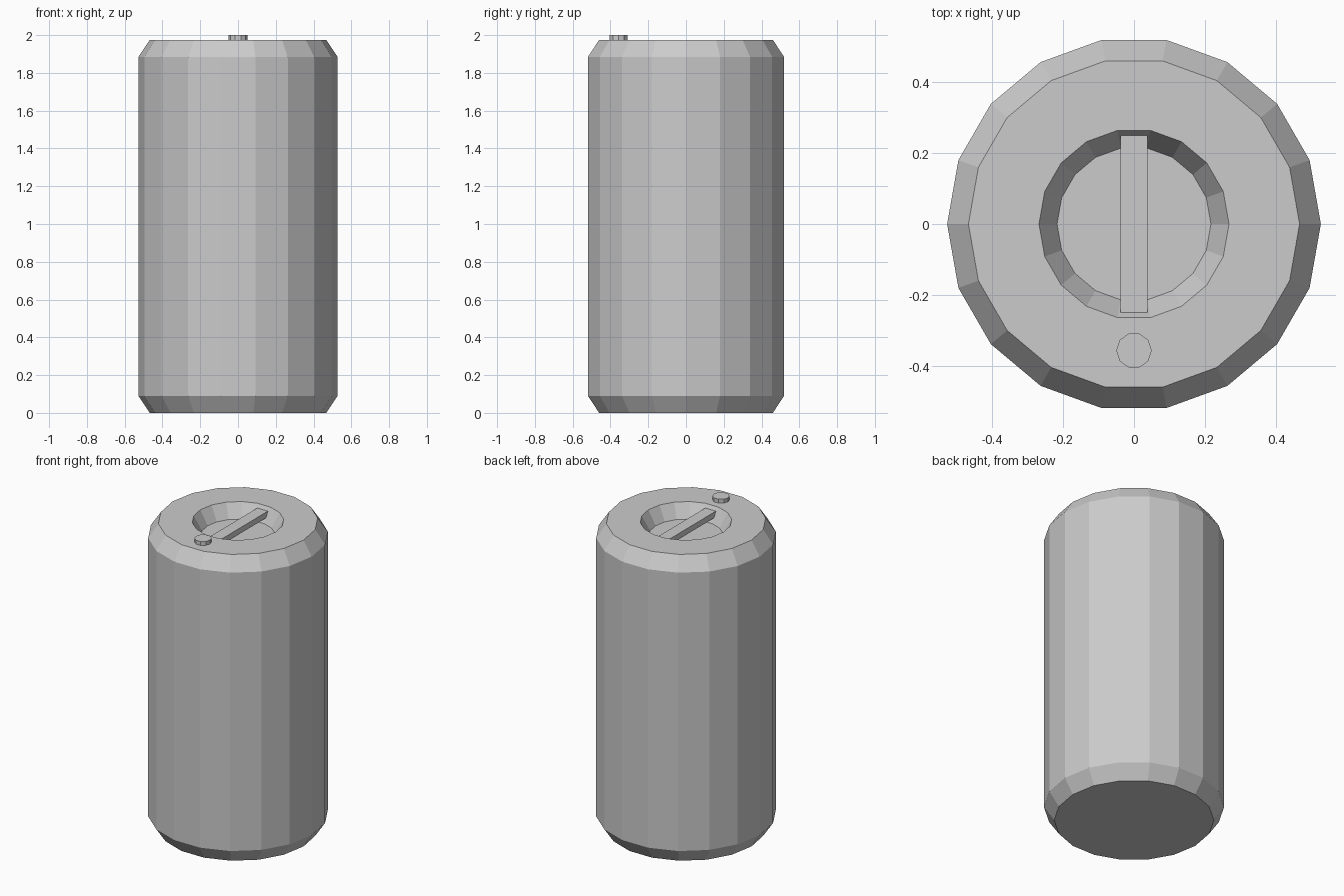
import bpy, bmesh
from math import cos, sin, tau

if "Cube" in bpy.data.objects:
    bpy.data.objects.remove(bpy.data.objects["Cube"])


def finish(name, bm):
    bmesh.ops.recalc_face_normals(bm, faces=bm.faces)
    mesh = bpy.data.meshes.new(name)
    bm.to_mesh(mesh)
    bm.free()
    obj = bpy.data.objects.new(name, mesh)
    bpy.context.collection.objects.link(obj)
    return obj


def lathe(name, profile, sides, centre=(0, 0)):
    """Revolve (radius, z) points, capping both ends with flat polygons."""
    bm = bmesh.new()
    rings = [[bm.verts.new((centre[0] + r * cos(tau * i / sides),
                            centre[1] + r * sin(tau * i / sides), z))
              for i in range(sides)] for r, z in profile]
    for a, b in zip(rings, rings[1:]):
        for i in range(sides):
            j = (i + 1) % sides
            bm.faces.new((a[i], a[j], b[j], b[i]))
    bm.faces.new(rings[0])
    bm.faces.new(rings[-1])
    return finish(name, bm)


def box(name, lo, hi):
    bm = bmesh.new()
    bmesh.ops.create_cube(bm, size=1)
    for v in bm.verts:
        v.co = [(a + b) / 2 + c * (b - a) for a, b, c in zip(lo, hi, v.co)]
    return finish(name, bm)


# Chamfered canister with a recessed well in its lid
lathe("canister_body", [(0.467, 0), (0.527, 0.09), (0.527, 1.885),
                        (0.467, 1.975), (0.268, 1.975), (0.217, 1.885)], 18)

# Grip bar across the well
box("grip_bar", (-0.038, -0.25, 1.915), (0.038, 0.25, 1.952))

# Small button on the front of the lid
lathe("lid_button", [(0.05, 1.97), (0.05, 2.0)], 10, (0, -0.357))
